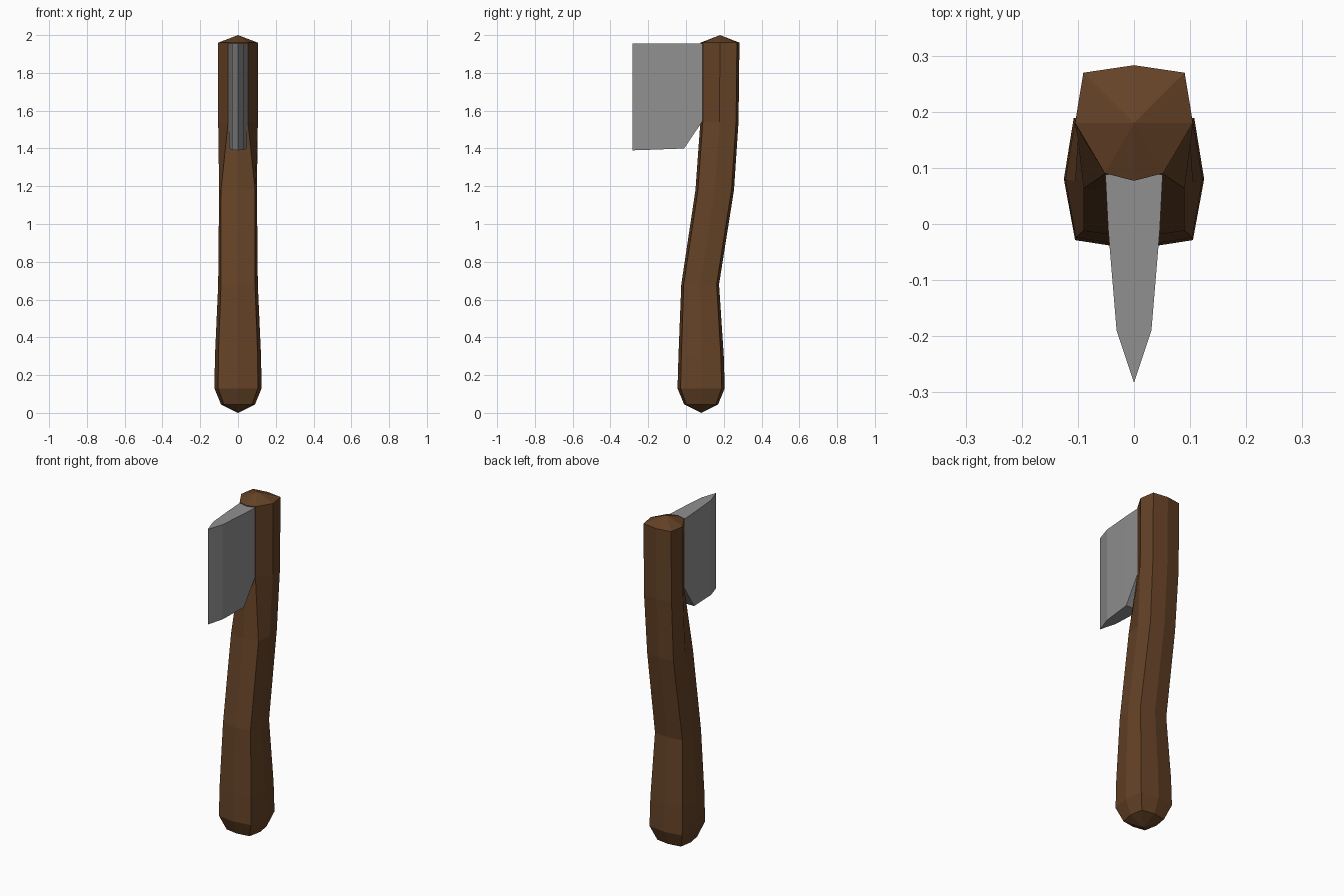
import bpy
import bmesh

cube = bpy.data.objects.get("Cube")
if cube:
    bpy.data.objects.remove(cube, do_unlink=True)


def make_material(name, rgb):
    mat = bpy.data.materials.new(name)
    mat.use_nodes = True
    colour = (*rgb, 1.0)
    mat.diffuse_color = colour
    bsdf = next(n for n in mat.node_tree.nodes if n.type == "BSDF_PRINCIPLED")
    bsdf.inputs["Base Color"].default_value = colour
    return mat


def finish(bm, name, mat):
    bmesh.ops.recalc_face_normals(bm, faces=bm.faces)
    mesh = bpy.data.meshes.new(name)
    bm.to_mesh(mesh)
    bm.free()
    mesh.materials.append(mat)
    obj = bpy.data.objects.new(name, mesh)
    bpy.context.collection.objects.link(obj)
    return obj


def bridge(bm, lower, upper):
    count = len(lower)
    for i in range(count):
        j = (i + 1) % count
        bm.faces.new((lower[i], lower[j], upper[j], upper[i]))


def cap(bm, ring, apex):
    tip = bm.verts.new(apex)
    for i, vert in enumerate(ring):
        bm.faces.new((vert, ring[(i + 1) % len(ring)], tip))


wood = make_material("brown wood", (0.13, 0.055, 0.02))
steel = make_material("grey steel", (0.28, 0.28, 0.28))

# Handle: eight-sided sections along a curved centre line
# height, centre y, half width, half depth, front corner x
sections = [
    (0.045, 0.08, 0.09, 0.09, 0.075),
    (0.13, 0.08, 0.125, 0.125, 0.105),
    (0.3, 0.08, 0.122, 0.12, 0.104),
    (0.68, 0.075, 0.105, 0.1, 0.09),
    (1.18, 0.152, 0.1, 0.102, 0.09),
    (1.54, 0.177, 0.105, 0.101, 0.052),
    (1.96, 0.18, 0.105, 0.103, 0.052),
]
bm = bmesh.new()
rings = []
for z, y, w, d, front in sections:
    back, corner = w * 0.86, d * 0.87
    outline = [(0, -d), (front, -corner), (w, 0), (back, corner),
               (0, d), (-back, corner), (-w, 0), (-front, -corner)]
    rings.append([bm.verts.new((px, y + py, z)) for px, py in outline])
for lower, upper in zip(rings, rings[1:]):
    bridge(bm, lower, upper)
cap(bm, rings[0], (0, 0.08, 0))
cap(bm, rings[-1], (0, 0.18, 2.0))
finish(bm, "handle", wood)

# Blade: wedge sections from the cutting edge back into the handle
# y, half thickness, bottom height
blade_sections = [(-0.19, 0.031, 1.393), (-0.01, 0.046, 1.4), (0.088, 0.051, 1.545)]
top = 1.955
bm = bmesh.new()
edge = [bm.verts.new((0, -0.283, z)) for z in (1.39, top)]
loops = [[bm.verts.new(p) for p in ((-x, y, z), (x, y, z), (x, y, top), (-x, y, top))]
         for y, x, z in blade_sections]
for near, far in zip(loops, loops[1:]):
    bridge(bm, near, far)
bl, br, tr, tl = loops[0]
bm.faces.new((edge[0], br, tr, edge[1]))
bm.faces.new((edge[0], edge[1], tl, bl))
bm.faces.new((edge[0], bl, br))
bm.faces.new((edge[1], tr, tl))
bm.faces.new(loops[-1])
finish(bm, "blade", steel)
